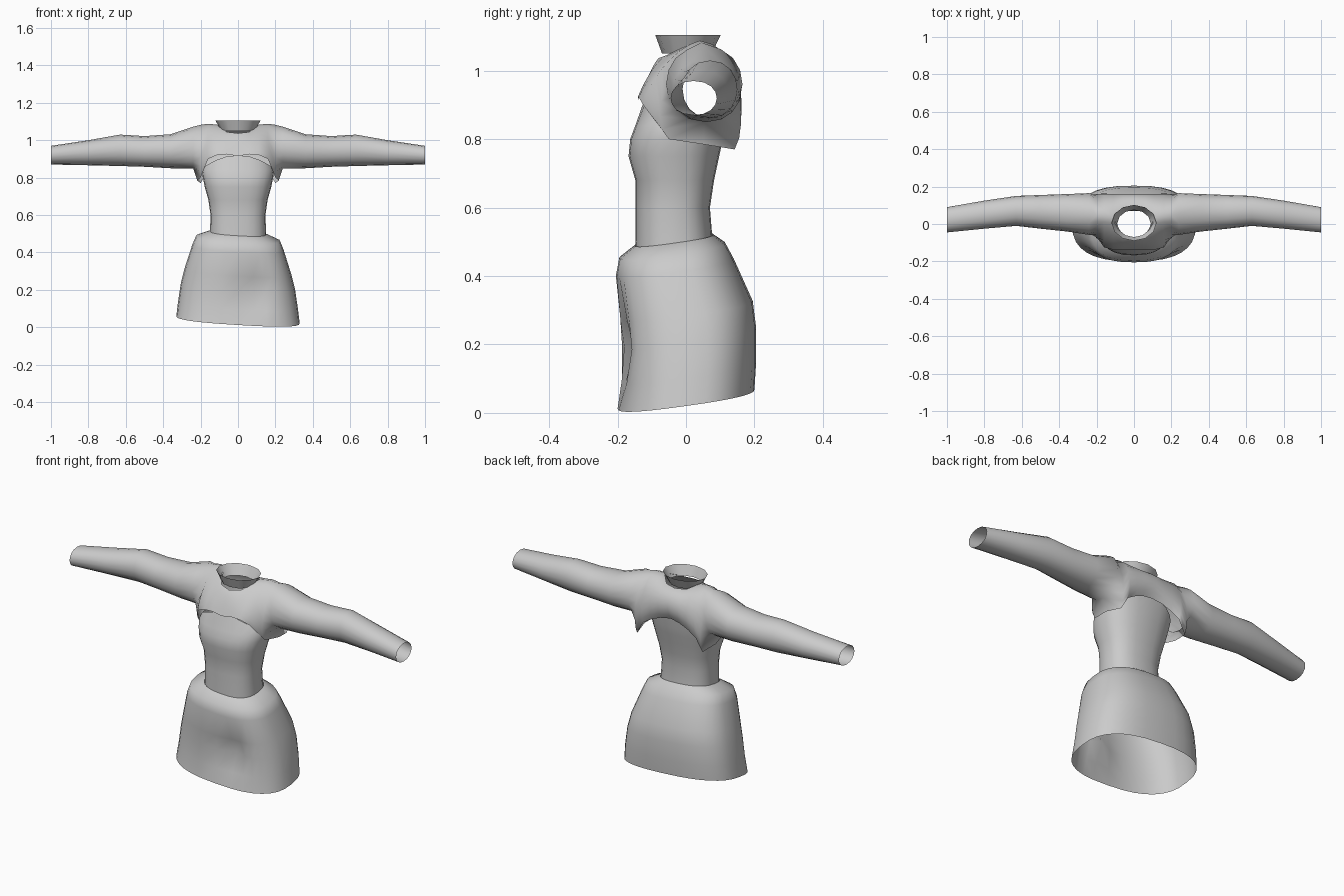
import bpy, bmesh, math
from mathutils import Vector

cube = bpy.data.objects.get("Cube")
if cube:
    bpy.data.objects.remove(cube, do_unlink=True)

GREY = 0.6
cloth = bpy.data.materials.new("grey_cloth")
cloth.use_nodes = True
cloth.diffuse_color = (GREY, GREY, GREY, 1)
cloth.node_tree.nodes["Principled BSDF"].inputs["Base Color"].default_value = (GREY, GREY, GREY, 1)


def finish(name, bm):
    bmesh.ops.remove_doubles(bm, verts=bm.verts[:], dist=0.0005)
    bmesh.ops.recalc_face_normals(bm, faces=bm.faces[:])
    mesh = bpy.data.meshes.new(name)
    bm.to_mesh(mesh)
    bm.free()
    mesh.shade_smooth()
    mesh.materials.append(cloth)
    obj = bpy.data.objects.new(name, mesh)
    bpy.context.collection.objects.link(obj)
    return obj


def bridge(bm, rows, closed):
    """Fill quads between neighbouring rows of vertices."""
    for low, high in zip(rows, rows[1:]):
        count = len(low)
        for i in range(count if closed else count - 1):
            j = (i + 1) % count
            bm.faces.new((low[i], low[j], high[j], high[i]))


def ring_shell(name, rings, sides, power, shape):
    """Open shell from rings given as height, half width, front y, back y."""
    bm = bmesh.new()
    rows = []
    for level, (z, half, front, back) in enumerate(rings):
        row = []
        for i in range(sides):
            a = math.tau * i / sides
            c, s = math.cos(a), math.sin(a)
            x = half * math.copysign(abs(c) ** (2 / power), c)
            y = (front + back) / 2 + (back - front) / 2 * math.copysign(abs(s) ** (2 / power), s)
            row.append(bm.verts.new(shape(Vector((x, y, z)), level)))
        rows.append(row)
    bridge(bm, rows, True)
    return finish(name, bm)


# Skirt: tilted hem, flared hips and a soft fold at the front
def shape_skirt(p, level):
    tilted = Vector((p.x, p.y, p.z + 0.14 * p.y - 0.06 * p.x))
    if p.y < 0:
        near = ((p.x - 0.09) / 0.07) ** 2 + ((p.z - 0.22) / 0.08) ** 2
        tilted.y += 0.05 * math.exp(-near)
    return tilted


ring_shell("skirt", [
    (0.04, 0.33, -0.20, 0.20), (0.12, 0.32, -0.19, 0.205), (0.22, 0.305, -0.19, 0.205),
    (0.30, 0.285, -0.195, 0.195), (0.43, 0.245, -0.205, 0.14), (0.48, 0.225, -0.195, 0.115),
    (0.51, 0.15, -0.15, 0.08)], 32, 2.6, shape_skirt)


# Bodice: fitted waist, fuller bust, top edge lower under the arms
def shape_bodice(p, level):
    if level == 7:
        p.z -= 0.07 * (p.x / 0.19) ** 2
    return p


ring_shell("bodice", [
    (0.42, 0.148, -0.148, 0.085), (0.50, 0.15, -0.147, 0.078), (0.60, 0.147, -0.147, 0.07),
    (0.68, 0.158, -0.148, 0.082), (0.75, 0.178, -0.168, 0.097), (0.80, 0.188, -0.163, 0.108),
    (0.84, 0.193, -0.148, 0.116), (0.92, 0.19, -0.12, 0.125)], 24, 2.5, shape_bodice)

# Collar: flaring band standing at the neck
ring_shell("collar", [(1.05, 0.09, -0.07, 0.075), (1.105, 0.12, -0.09, 0.102)],
           12, 2, lambda p, level: p)

# Short jacket with sleeves
STEPS = 8


def curve(x, start, c1, c2, end):
    """Points of a bezier arc lying across the arm direction."""
    points = []
    for i in range(STEPS + 1):
        t = i / STEPS
        u = 1 - t
        y, z = (u**3 * start[k] + 3 * u * u * t * c1[k] + 3 * u * t * t * c2[k] + t**3 * end[k]
                for k in range(2))
        points.append(Vector((x, y, z)))
    return points


# Chest: x, neck front y, neck back y, neck z, front hem y z, back hem y z
CHEST = [
    (0.00, -0.08, 0.10, 1.045, -0.14, 0.915, 0.135, 0.90),
    (0.06, -0.06, 0.085, 1.05, -0.14, 0.925, 0.14, 0.89),
    (0.11, 0.03, 0.03, 1.08, -0.138, 0.922, 0.142, 0.87),
    (0.16, 0.04, 0.04, 1.084, -0.125, 0.90, 0.145, 0.84),
    (0.20, 0.045, 0.045, 1.078, -0.05, 0.80, 0.142, 0.77)]
# Sleeve: x, top z, bottom z, front y, back y
SLEEVE = [
    (0.24, 1.072, 0.85, -0.058, 0.165), (0.36, 1.032, 0.85, -0.04, 0.16),
    (0.50, 1.022, 0.858, -0.025, 0.155), (0.63, 1.03, 0.862, -0.01, 0.15),
    (0.80, 1.0, 0.866, -0.025, 0.125), (1.00, 0.97, 0.87, -0.045, 0.09)]

front_rows, back_rows = [], []
for x, nf, nb, nz, fy, fz, by, bz in CHEST:
    f0, b0 = (nf, nz + 0.1 * nf), (nb, nz + 0.1 * nb)
    bulge = -0.115 - 0.1 * max(0, x - 0.16)
    front_rows.append(curve(x, f0, ((nf + bulge) / 2, f0[1] - 0.02), (bulge, fz + 0.06), (fy, fz)))
    back_rows.append(curve(x, b0, (0.15, b0[1] - 0.01), (0.188, bz + 0.07), (by, bz)))
for x, top, bottom, front, back in SLEEVE:
    mid = (front + back) / 2
    for rows, side in ((front_rows, front), (back_rows, back)):
        reach = mid + (side - mid) * 4 / 3
        rows.append(curve(x, (mid, top), (reach, top), (reach, bottom), (mid, bottom)))

bm = bmesh.new()
grids = [[[bm.verts.new(p) for p in row] for row in rows] for rows in (front_rows, back_rows)]
for grid in grids:
    bridge(bm, grid, False)

# Flap below each armpit
last = len(CHEST) - 1
armpit = grids[0][last + 1][-1]
low = bm.verts.new((0.218, 0.05, 0.785))
bm.faces.new((grids[0][last][-1], low, armpit))
bm.faces.new((low, grids[1][last][-1], armpit))

jacket = finish("jacket", bm)
mirror = jacket.modifiers.new("mirror", 'MIRROR')
mirror.use_clip = True
